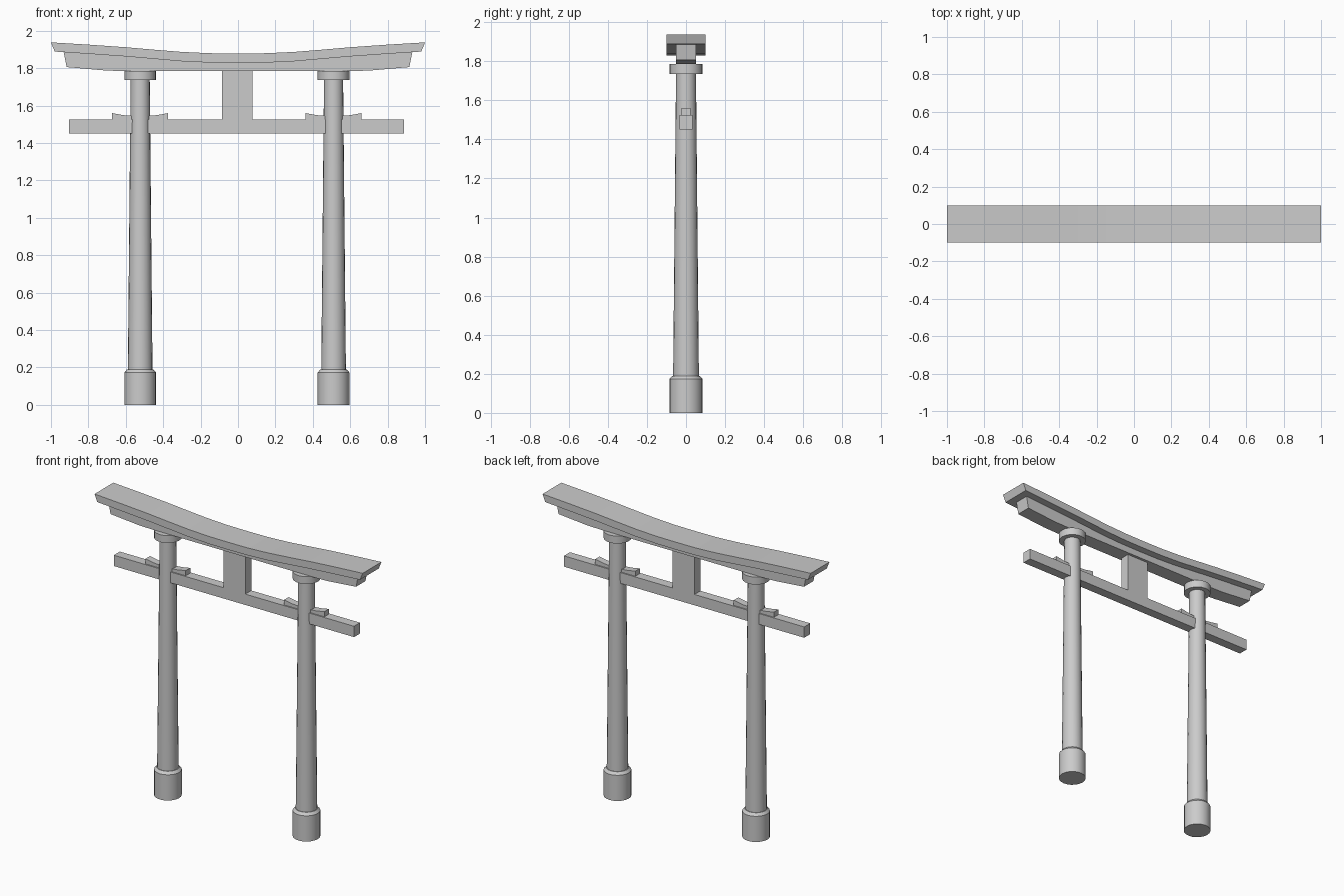
import bpy, bmesh, math

if "Cube" in bpy.data.objects:
    bpy.data.objects.remove(bpy.data.objects["Cube"])

SIDES = 20


def finish(name, bm):
    bmesh.ops.recalc_face_normals(bm, faces=bm.faces)
    mesh = bpy.data.meshes.new(name)
    bm.to_mesh(mesh)
    bm.free()
    obj = bpy.data.objects.new(name, mesh)
    bpy.context.collection.objects.link(obj)
    return obj


def lathe(name, cx, rings):
    """Closed round part from (radius, height) rings."""
    bm = bmesh.new()
    loops = []
    for r, z in rings:
        loops.append([bm.verts.new((cx + r * math.cos(2 * math.pi * i / SIDES),
                                    r * math.sin(2 * math.pi * i / SIDES), z))
                      for i in range(SIDES)])
    for a, b in zip(loops, loops[1:]):
        for i in range(SIDES):
            j = (i + 1) % SIDES
            bm.faces.new((a[i], a[j], b[j], b[i]))
    bm.faces.new(loops[0][::-1])
    bm.faces.new(loops[-1])
    return finish(name, bm)


def beam(name, top, bottom, half_depth):
    """Beam from matching top and bottom (x, z) lines, extruded along y."""
    bm = bmesh.new()
    rows = [[[bm.verts.new((x, y, z)) for x, z in line] for line in (top, bottom)]
            for y in (-half_depth, half_depth)]
    (ft, fb), (bt, bb) = rows
    for i in range(len(top) - 1):
        for p, q in ((ft, fb), (bt, bb), (ft, bt), (fb, bb)):
            bm.faces.new((p[i], p[i + 1], q[i + 1], q[i]))
    for i in (0, -1):
        bm.faces.new((ft[i], fb[i], bb[i], bt[i]))
    return finish(name, bm)


def mirrored(points):
    return [(-x, z) for x, z in reversed(points) if x > 0] + points


# Curved roof beam with slanted ends
roof_top = mirrored([(0, 1.879), (0.15, 1.88), (0.3, 1.887), (0.45, 1.899),
                     (0.6, 1.912), (0.8, 1.926), (1.0, 1.938)])
roof_low = mirrored([(0, 1.829), (0.15, 1.83), (0.3, 1.837), (0.45, 1.85),
                     (0.6, 1.863), (0.8, 1.877), (0.98, 1.889)])
beam("roof_beam", roof_top, roof_low, 0.1)

# Under beam following the roof curve
under_top = mirrored([(0, 1.83), (0.15, 1.831), (0.3, 1.838), (0.45, 1.851),
                      (0.6, 1.864), (0.7, 1.872), (0.932, 1.887)])
under_low = mirrored([(0, 1.785), (0.15, 1.785), (0.3, 1.785), (0.45, 1.785),
                      (0.6, 1.785), (0.7, 1.787), (0.916, 1.806)])
beam("under_beam", under_top, under_low, 0.05)

# Tie beam and centre strut
beam("tie_beam", [(-0.904, 1.525), (0.888, 1.525)], [(-0.904, 1.452), (0.888, 1.452)], 0.032)
beam("centre_strut", [(-0.086, 1.8), (0.077, 1.8)], [(-0.086, 1.52), (0.077, 1.52)], 0.032)

# Pillars with base, cap and wedges
for side, cx in (("left", -0.523), ("right", 0.511)):
    lathe(side + "_base", cx, [(0.085, 0), (0.085, 0.173), (0.07, 0.19)])
    lathe(side + "_pillar", cx, [(0.066, 0.18), (0.051, 1.745)])
    lathe(side + "_cap", cx, [(0.085, 1.736), (0.085, 1.786)])
    xs = (-0.15, -0.09, -0.04, 0.04, 0.09, 0.15)
    zs = (1.56, 1.549, 1.545, 1.545, 1.549, 1.56)
    beam(side + "_wedges", [(cx + x, z) for x, z in zip(xs, zs)],
         [(cx + x, 1.524) for x in xs], 0.024)

# Smooth the round parts, keeping hard edges
for obj in bpy.context.scene.objects:
    obj.select_set(obj.name.endswith(("_base", "_pillar", "_cap")))
    bpy.context.view_layer.objects.active = obj
bpy.context.view_layer.objects.active = bpy.data.objects["left_pillar"]
bpy.ops.object.shade_smooth_by_angle(angle=math.radians(30))
